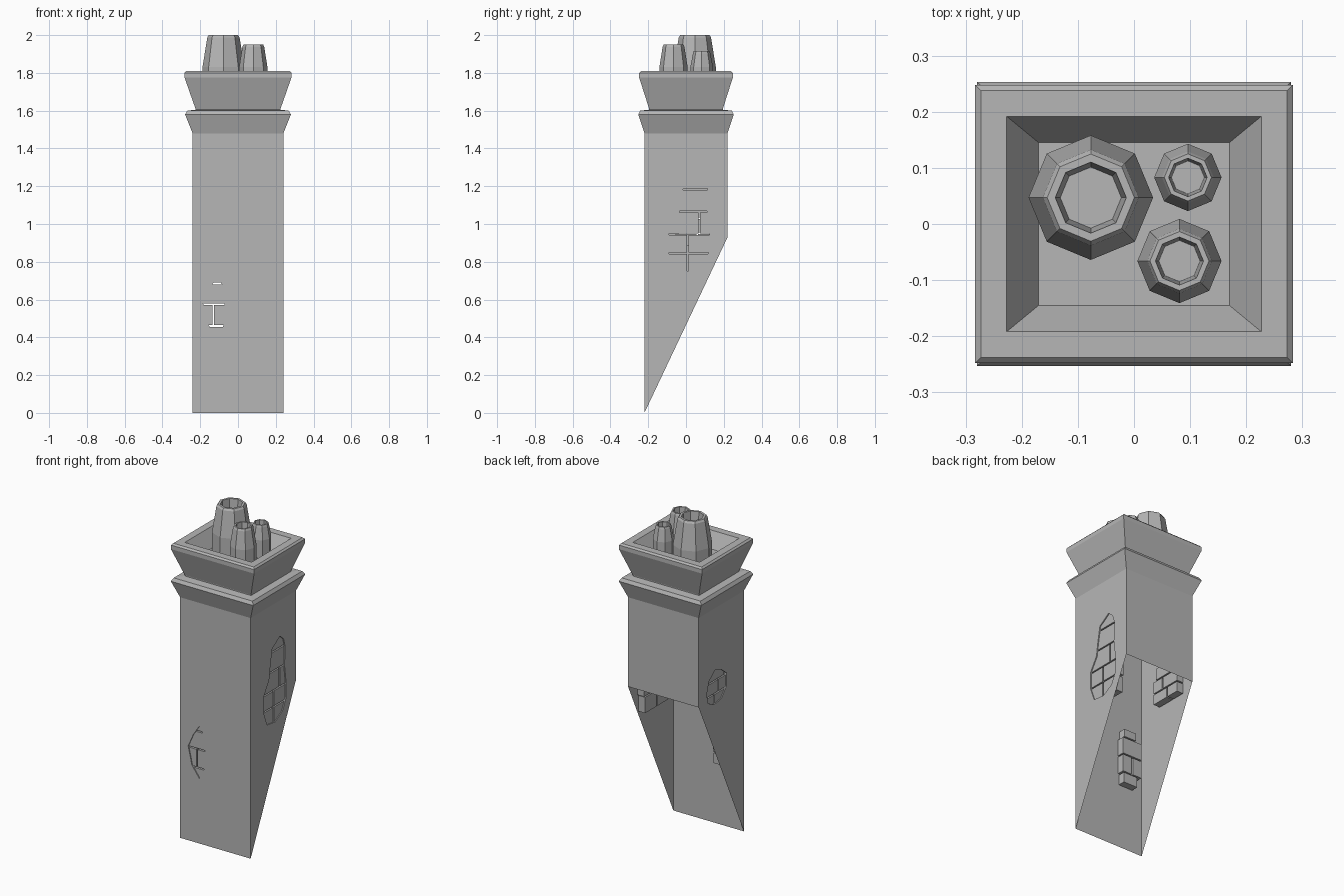
import bpy, bmesh, math
from mathutils import Vector

cube = bpy.data.objects.get("Cube")
if cube:
    bpy.data.objects.remove(cube, do_unlink=True)

stone = bpy.data.materials.new("grey stone")
stone.use_nodes = True
GREY = (0.47, 0.47, 0.47, 1)
stone.diffuse_color = GREY
stone.node_tree.nodes["Principled BSDF"].inputs["Base Color"].default_value = GREY

HX, HY, SHAFT_TOP, BACK_LOW = 0.24, 0.22, 1.48, 0.93


def finish(name, bm, recalc=True):
    if recalc:
        bmesh.ops.recalc_face_normals(bm, faces=bm.faces[:])
    mesh = bpy.data.meshes.new(name)
    bm.to_mesh(mesh)
    bm.free()
    mesh.materials.append(stone)
    obj = bpy.data.objects.new(name, mesh)
    bpy.context.collection.objects.link(obj)
    return obj


def loft(bm, rings, cap_end=True):
    """Join matching rings of points with quads."""
    rows = [[bm.verts.new(p) for p in ring] for ring in rings]
    n = len(rows[0])
    for a, b in zip(rows, rows[1:]):
        for i in range(n):
            j = (i + 1) % n
            bm.faces.new((a[i], a[j], b[j], b[i]))
    if cap_end:
        bm.faces.new(rows[-1])


def rectangle(hx, hy, z):
    return [(-hx, -hy, z), (hx, -hy, z), (hx, hy, z), (-hx, hy, z)]


# Wall frames: u runs along the wall, d is depth inward, z is height
def front(u, d, z):
    return Vector((u, -HY + d, z))


def right_side(u, d, z):
    return Vector((-HX + d, u, z))


def left_side(u, d, z):
    return Vector((HX - d, u, z))


def wall(name, place, outline, hole):
    """Thin wall with a ragged hole that has a shallow reveal."""
    bm = bmesh.new()
    edges = []
    for loop in (outline, hole):
        verts = [bm.verts.new(place(u, 0, z)) for u, z in loop]
        edges += [bm.edges.new((verts[i - 1], verts[i])) for i in range(len(verts))]
    bmesh.ops.triangle_fill(bm, edges=edges, use_beauty=True, use_dissolve=False)
    outward = place(0, 0, 0) - place(0, 1, 0)
    bm.normal_update()
    for f in bm.faces:
        if f.normal.dot(outward) < 0:
            f.normal_flip()
    loft(bm, [[place(u, d, z) for u, z in hole] for d in (0, 0.012)], cap_end=False)
    finish(name, bm, recalc=False)


def bricks(name, place, rows):
    """Rows of (bottom, top, joint positions) become boxes behind a hole."""
    bm = bmesh.new()
    gap = 0.004
    for low, high, joints in rows:
        for a, b in zip(joints, joints[1:]):
            a, b, lo, hi = a + gap, b - gap, low + gap, high - gap
            corners = [(a, lo), (b, lo), (b, hi), (a, hi)]
            loft(bm, [[place(u, d, z) for u, z in corners] for d in (0.006, 0.05)])
            bm.faces.new([bm.verts.new(place(u, 0.006, z)) for u, z in corners])
    bmesh.ops.remove_doubles(bm, verts=bm.verts[:], dist=0.0001)
    finish(name, bm)


# Shaft walls, with the foot cut along the roof slope
front_outline = [(-HX, 0), (HX, 0), (HX, SHAFT_TOP), (-HX, SHAFT_TOP)]
side_outline = [(-HY, 0), (HY, BACK_LOW), (HY, SHAFT_TOP), (-HY, SHAFT_TOP)]
wall("front_wall", front, front_outline,
     [(-.11, .40), (-.08, .43), (-.07, .58), (-.085, .68), (-.11, .72),
      (-.15, .66), (-.185, .58), (-.16, .47)])
wall("left_wall", left_side, side_outline,
     [(.065, 1.26), (.10, 1.23), (.115, 1.18), (.11, 1.06), (.125, .95),
      (.125, .86), (.09, .79), (.02, .75), (-.06, .76), (-.09, .84),
      (-.09, .95), (-.04, 1.03), (-.03, 1.1), (-.01, 1.21)])
wall("right_wall", right_side, side_outline,
     [(.14, .98), (.13, .92), (.07, .89), (0, .90), (-.05, .96),
      (-.05, 1.04), (0, 1.08), (.06, 1.10), (.12, 1.05)])
bm = bmesh.new()
bm.faces.new([bm.verts.new(p) for p in (
    (HX, HY, BACK_LOW), (-HX, HY, BACK_LOW), (-HX, HY, SHAFT_TOP), (HX, HY, SHAFT_TOP))])
finish("back_wall", bm, recalc=False)

# Exposed bricks
bricks("front_bricks", front, [
    (.39, .46, (-.17, -.065)), (.46, .575, (-.20, -.13, -.06)),
    (.575, .685, (-.20, -.06)), (.685, .74, (-.16, -.07))])
bricks("left_bricks", left_side, [
    (.74, .845, (-.10, .01, .13)), (.845, .945, (-.10, .01, .14)),
    (.945, 1.065, (-.10, .07, .14)), (1.065, 1.185, (-.05, .13)),
    (1.185, 1.27, (-.03, .12))])
bricks("right_bricks", right_side, [
    (.88, .95, (-.06, .06, .15)), (.95, 1.03, (-.06, .02, .15)),
    (1.03, 1.11, (-.04, .13))])

# Crown: lower ledge, neck, flared rim and sunken basin
crown = [(HX, HY, SHAFT_TOP), (.28, .253, 1.58), (.268, .242, 1.60), (.225, .195, 1.605),
         (.225, .195, 1.61), (.283, .248, 1.775), (.283, .248, 1.80), (.273, .238, 1.81),
         (.227, .192, 1.81), (.17, .145, 1.72)]
bm = bmesh.new()
loft(bm, [rectangle(*ring) for ring in crown])
finish("crown", bm, recalc=False)


# Eight-sided chimney pots
def pot(name, x, y, radius, top):
    profile = [(1, 1.72), (1, 1.83), (.77, top - .012), (.70, top),
               (.57, top), (.49, top - .1)]
    bm = bmesh.new()
    loft(bm, [[(x + radius * k * math.cos(i * math.pi / 4),
                y + radius * k * math.sin(i * math.pi / 4), z) for i in range(8)]
              for k, z in profile])
    finish(name, bm, recalc=False)


pot("large_pot", -.077, .047, .111, 2.0)
pot("medium_pot", .081, -.066, .075, 1.95)
pot("small_pot", .096, .083, .06, 1.915)
